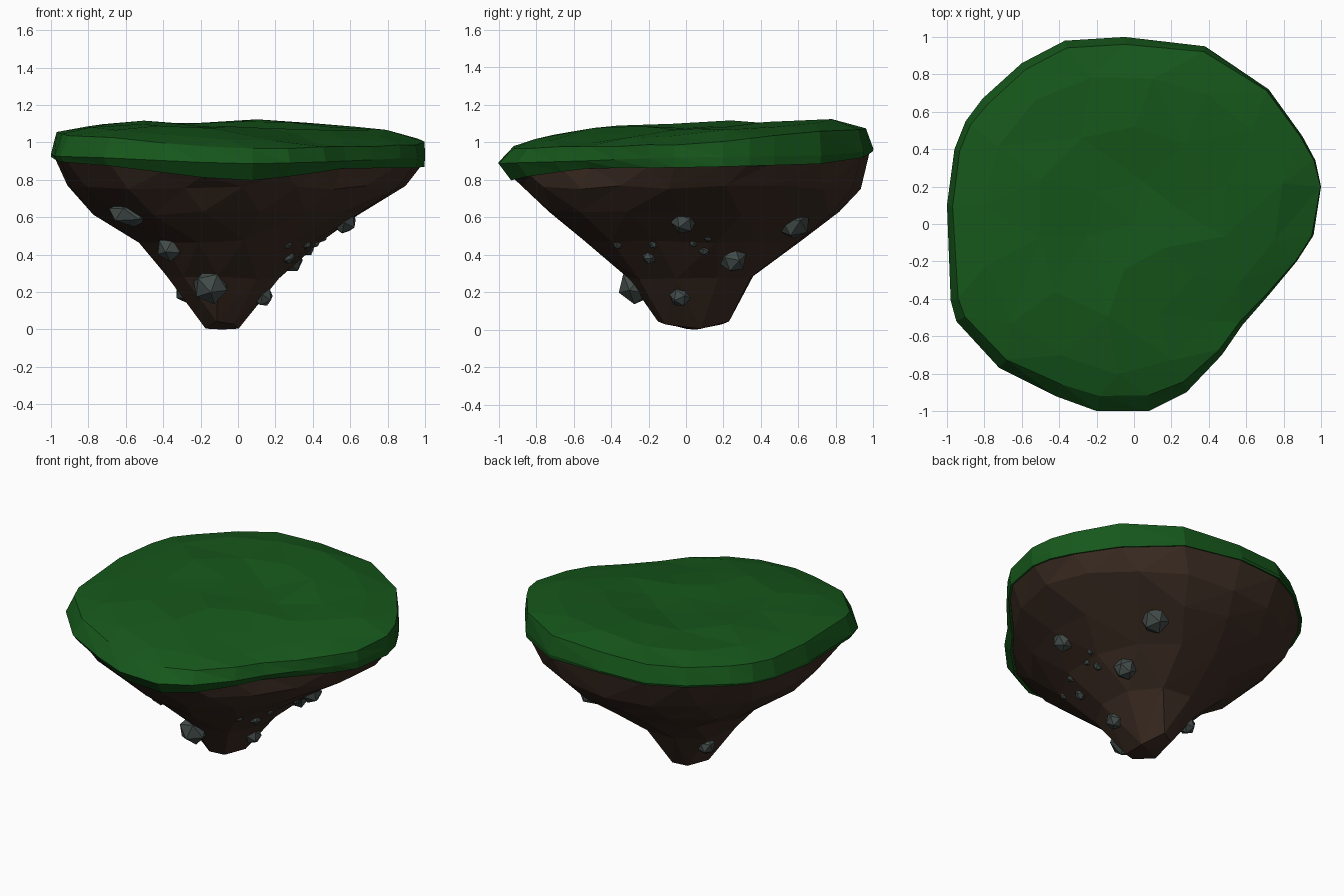
import bpy, bmesh, math, random
from mathutils import Vector, Matrix, Euler
from mathutils.bvhtree import BVHTree

if "Cube" in bpy.data.objects:
    bpy.data.objects.remove(bpy.data.objects["Cube"])

random.seed(4)
TAU = math.tau

# Island outline seen from above, counter-clockwise
OUTLINE = [(1, .2), (.97, .34), (.9, .47), (.72, .72), (.38, .95), (-.05, 1), (-.37, .98), (-.6, .86),
           (-.81, .67), (-.9, .55), (-.96, .4), (-1, .1), (-.98, -.41), (-.95, -.52), (-.72, -.77),
           (-.42, -.92), (-.2, -1), (.08, -1), (.28, -.9), (.47, -.7), (.58, -.54), (.72, -.38),
           (.87, -.2), (.96, -.06)]
ANGLES = [math.atan2(y, x) % TAU for x, y in OUTLINE]


def around(values, a):
    """Blend values spaced evenly round the circle, starting at +x."""
    f = (a % TAU) / TAU * len(values)
    i = int(f)
    return values[i % len(values)] * (1 - f + i) + values[(i + 1) % len(values)] * (f - i)


def outline_at(a):
    """Point on the outline in direction a."""
    a %= TAU
    n = len(ANGLES)
    for i in range(n):
        a0, a1 = ANGLES[i], ANGLES[(i + 1) % n]
        if (a - a0) % TAU <= (a1 - a0) % TAU:
            f = ((a - a0) % TAU) / ((a1 - a0) % TAU)
            return Vector(OUTLINE[i]).lerp(Vector(OUTLINE[(i + 1) % n]), f)


def even(n, shift=0.0):
    return [ANGLES[0] + TAU * (k + shift) / n for k in range(n)]


def ring(bm, angles, place, jitter=0.0):
    """Loop of (angle, vertex) pairs; place(angle) gives the position."""
    r = lambda: random.uniform(-jitter, jitter)
    return [(a, bm.verts.new(place(a) + Vector((r(), r(), r())))) for a in angles]


def strip(bm, A, B):
    """Triangles between two loops that may differ in vertex count."""
    ang = lambda R, k: R[k % len(R)][0] + TAU * (k // len(R))
    v = lambda R, k: R[k % len(R)][1]
    i = j = 0
    while i < len(A) or j < len(B):
        if j >= len(B) or (i < len(A) and ang(A, i + 1) <= ang(B, j + 1)):
            bm.faces.new((v(A, i), v(B, j), v(A, i + 1)))
            i += 1
        else:
            bm.faces.new((v(A, i), v(B, j), v(B, j + 1)))
            j += 1


def fan(bm, R, tip):
    t = bm.verts.new(tip)
    for k in range(len(R)):
        bm.faces.new((R[k][1], R[(k + 1) % len(R)][1], t))


def finish(bm, name, color):
    bmesh.ops.recalc_face_normals(bm, faces=bm.faces)
    me = bpy.data.meshes.new(name)
    bm.to_mesh(me)
    ob = bpy.data.objects.new(name, me)
    bpy.context.collection.objects.link(ob)
    mat = bpy.data.materials.new(name + "_material")
    mat.diffuse_color = (*color, 1)
    mat.use_nodes = True
    mat.node_tree.nodes["Principled BSDF"].inputs["Base Color"].default_value = mat.diffuse_color
    me.materials.append(mat)
    return ob


# Heights and insets at 0, 45, ... 315 degrees
LOW_Z = [.865, .885, .95, .94, .92, .88, .79, .86]
MID_Z = [.92, .93, .965, .955, .935, .92, .885, .90]
TOP_Z = [.99, 1.06, 1.08, 1.055, 1.06, 1.03, .965, .975]
OUTER_Z = [1.04, 1.095, 1.125, 1.09, 1.085, 1.06, 1.0, 1.0]
INNER_Z = [1.06, 1.105, 1.115, 1.105, 1.105, 1.095, 1.055, 1.035]
LOW_S = [.997, .995, .995, .995, 1, .97, .93, .96]
TOP_S = [.995, .99, .955, .965, .975, .945, .915, .975]


def rim(scales, heights, k=1.0, dz=0.0):
    def place(a):
        p = outline_at(a) * around(scales, a) * k
        return Vector((p.x, p.y, around(heights, a) + dz))
    return place


# Grass cap: lip underneath, sloping side, gently uneven top
bm = bmesh.new()
loops = [ring(bm, even(18), rim(LOW_S, LOW_Z, .9, .03)),
         ring(bm, ANGLES, rim(LOW_S, LOW_Z)),
         ring(bm, ANGLES, rim([1], MID_Z)),
         ring(bm, ANGLES, rim(TOP_S, TOP_Z), .005),
         ring(bm, even(16, .2), rim([.8], OUTER_Z), .01),
         ring(bm, even(11, .4), rim([.52], INNER_Z), .012),
         ring(bm, even(6, .1), rim([.25], [1.075]), .012)]
for lower, upper in zip(loops, loops[1:]):
    strip(bm, lower, upper)
fan(bm, loops[-1], (0, 0, 1.075))
fan(bm, loops[0], (0, 0, .9))
finish(bm, "grass_cap", (.008, .095, .011))


# Earth cone: levels of (sides, xmin, xmax, ymin, ymax, z, jitter)
LEVELS = [(18, -.91, .91, -.87, .93, .76, .01),
          (15, -.78, .67, -.75, .82, .62, .01),
          (12, -.55, .44, -.55, .62, .47, .01),
          (9, -.38, .23, -.32, .38, .28, .01),
          (6, -.175, .005, -.16, .24, .003, 0)]
PULL = [1, 1, 1, 1, 1, .93, 1, 1]   # hollow at the front left


def box_ring(x0, x1, y0, y1, z):
    def place(a):
        p = outline_at(a)
        c = Vector((math.cos(a), math.sin(a)))
        p = p.lerp(c, min(1, max(0, (.85 - z) / .3)))   # rounder lower down
        if .4 < z < .7:
            p *= around(PULL, a)
        lift = .045 * math.sin(a) ** 2 if z < .1 else 0  # ridge at the very bottom
        return Vector(((x0 + x1) / 2 + p.x * (x1 - x0) / 2,
                       (y0 + y1) / 2 + p.y * (y1 - y0) / 2, z + lift))
    return place


bm = bmesh.new()
loops = [ring(bm, ANGLES, rim(LOW_S, LOW_Z, .988, .012))]
for k, (n, x0, x1, y0, y1, z, j) in enumerate(LEVELS):
    loops.append(ring(bm, even(n, .35 * (k % 2)), box_ring(x0, x1, y0, y1, z), j))
for upper, lower in zip(loops, loops[1:]):
    strip(bm, upper, lower)
fan(bm, loops[-1], (-.085, .05, 0))
fan(bm, loops[0], (0, 0, .92))
finish(bm, "earth_cone", (.043, .024, .016))
surface = BVHTree.FromBMesh(bm)

# Rocks seated on the earth: x, y, z, radius
ROCKS = [(-.36, -.31, .44, .075), (-.15, -.27, .23, .10), (.13, -.03, .18, .058), (-.28, .18, .2, .06),
         (.28, .25, .375, .075), (.30, .56, .60, .095), (.56, -.01, .59, .07), (.26, -.19, .4, .042),
         (.26, -.36, .46, .026), (.36, -.17, .465, .028), (.41, .04, .465, .024), (.36, .1, .44, .034),
         (.44, .12, .51, .027)]


def add_rock(bm, x, y, z, r, stretch=(1, 1, 1)):
    near = surface.find_nearest(Vector((x, y, z)))[0]
    spot = Vector((x, y, z)).lerp(near, .6)
    turn = Euler([random.uniform(0, TAU) for _ in range(3)]).to_matrix().to_4x4()
    m = Matrix.Translation(spot) @ Matrix.Diagonal((*stretch, 1)) @ turn
    bmesh.ops.create_icosphere(bm, subdivisions=1, radius=r, matrix=m)


bm = bmesh.new()
for rock in ROCKS:
    add_rock(bm, *rock)
add_rock(bm, -.56, -.41, .64, .085, (1.5, 1, .85))   # long rock at front left
finish(bm, "rocks", (.055, .072, .068))
